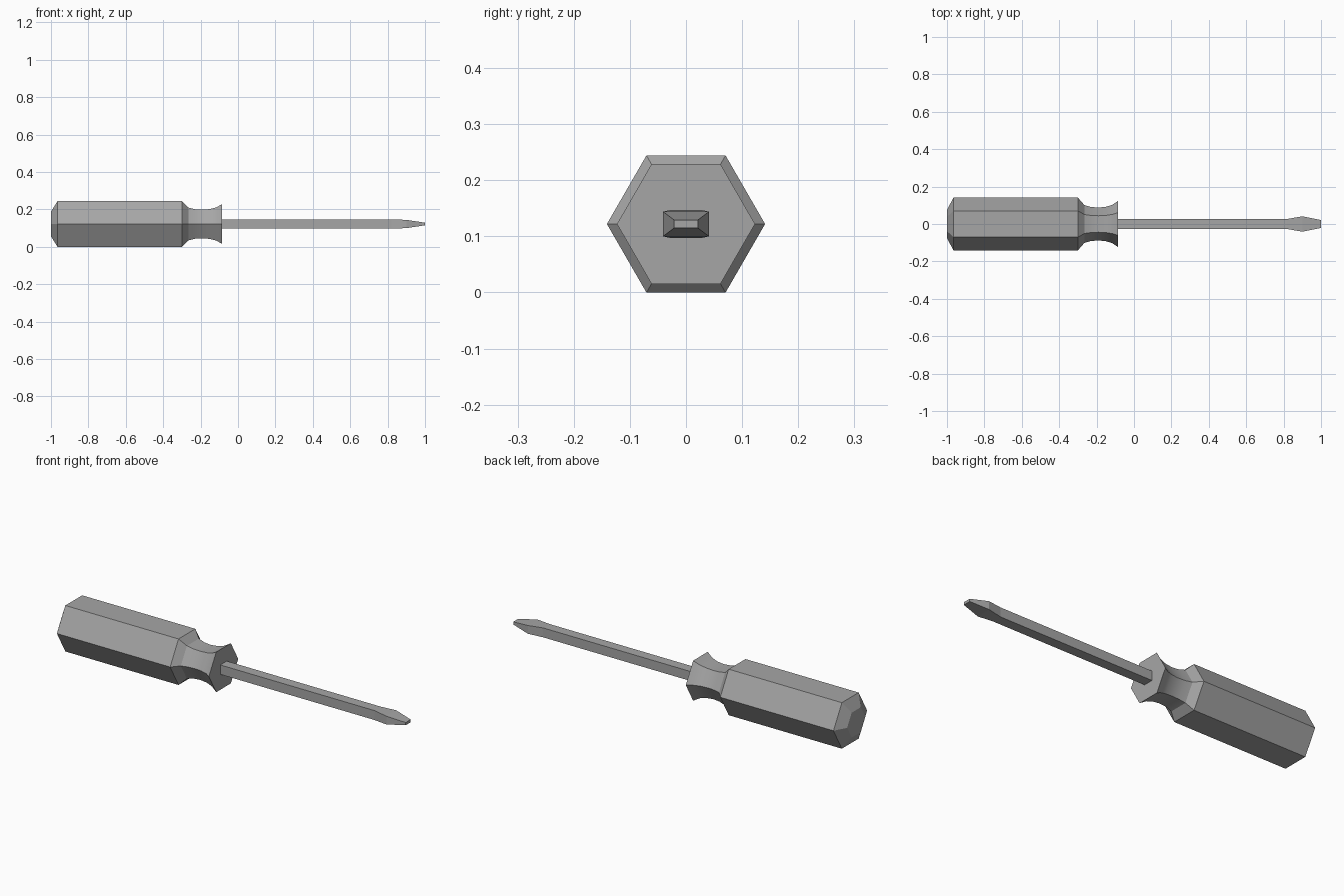
import bpy
import bmesh
import math

cube = bpy.data.objects.get("Cube")
if cube:
    bpy.data.objects.remove(cube)

AXIS_Z = 0.122

grey = bpy.data.materials.new("plain grey")
grey.use_nodes = True
colour = (0.38, 0.38, 0.38, 1)
grey.diffuse_color = colour
grey.node_tree.nodes["Principled BSDF"].inputs["Base Color"].default_value = colour


def hexagon(r):
    """Hexagonal outline with corners pointing sideways."""
    return [(r * math.cos(math.radians(60 * i)), r * math.sin(math.radians(60 * i)))
            for i in range(6)]


def rectangle(w, h):
    return [(w, h), (-w, h), (-w, -h), (w, -h)]


def loft(name, sections):
    """Skin closed outlines placed along the x axis and cap both ends."""
    bm = bmesh.new()
    rings = [[bm.verts.new((x, y, z + AXIS_Z)) for y, z in outline]
             for x, outline in sections]
    for a, b in zip(rings, rings[1:]):
        for i in range(len(a)):
            j = (i + 1) % len(a)
            bm.faces.new((a[i], a[j], b[j], b[i]))
    bm.faces.new(rings[0])
    bm.faces.new(rings[-1])
    bmesh.ops.recalc_face_normals(bm, faces=bm.faces)
    mesh = bpy.data.meshes.new(name)
    bm.to_mesh(mesh)
    bm.free()
    mesh.materials.append(grey)
    obj = bpy.data.objects.new(name, mesh)
    bpy.context.collection.objects.link(obj)
    return obj


# Handle: bevelled butt, straight grip, curved neck and flared collar
profile = [(-1, 0.076), (-0.965, 0.141), (-0.3, 0.141), (-0.265, 0.101),
           (-0.23, 0.091), (-0.19, 0.088), (-0.15, 0.092),
           (-0.115, 0.103), (-0.085, 0.123)]
handle = loft("handle", [(x, hexagon(r)) for x, r in profile])

# Shaft and flattened blade: position, half width, half thickness
blade = [(-0.1, 0.027, 0.025), (0.82, 0.027, 0.025), (0.9, 0.041, 0.022),
         (1, 0.021, 0.007)]
loft("shaft_and_blade", [(x, rectangle(w, h)) for x, w, h in blade])

# Smooth the neck curve while keeping the facets crisp
bpy.ops.object.select_all(action="DESELECT")
handle.select_set(True)
bpy.context.view_layer.objects.active = handle
bpy.ops.object.shade_smooth_by_angle(angle=math.radians(24))
